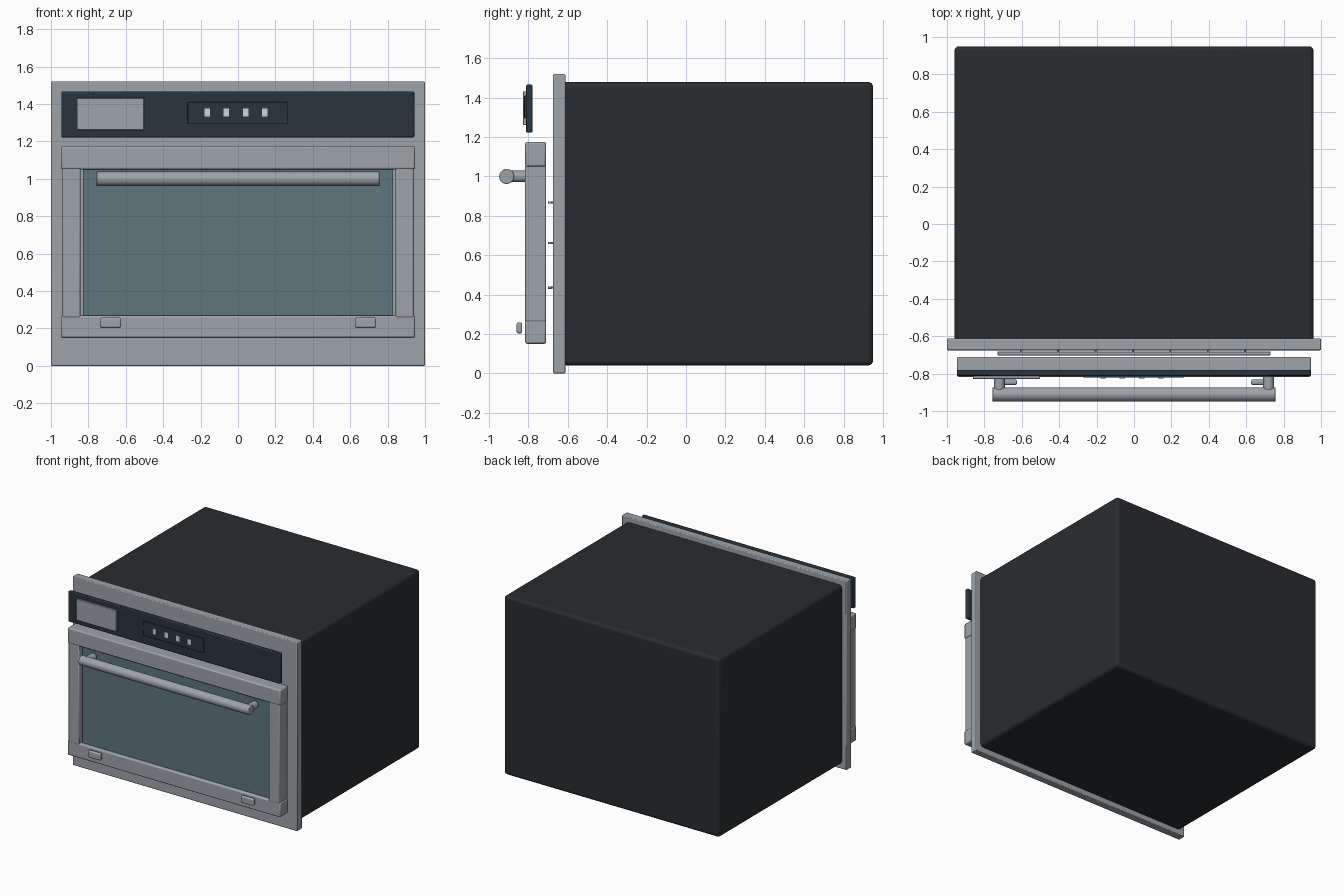
import bpy
from math import radians

if "Cube" in bpy.data.objects:
    bpy.data.objects.remove(bpy.data.objects["Cube"])


def material(name, rgb):
    m = bpy.data.materials.new(name)
    m.diffuse_color = (*rgb, 1)
    m.use_nodes = True
    m.node_tree.nodes["Principled BSDF"].inputs["Base Color"].default_value = m.diffuse_color
    return m


STEEL = material("steel", (0.34, 0.37, 0.40))
DARK = material("dark_casing", (0.022, 0.026, 0.030))
PANEL = material("panel_black", (0.023, 0.036, 0.048))
GLASS = material("tinted_glass", (0.11, 0.18, 0.205))
LIGHT = material("button_light", (0.55, 0.70, 0.70))


def finish(obj, name, mat, bevel=0.0, segments=2):
    obj.name = name
    obj.data.materials.append(mat)
    if bevel:
        b = obj.modifiers.new("Bevel", 'BEVEL')
        b.width, b.segments, b.limit_method = bevel, segments, 'ANGLE'
    bpy.ops.object.shade_smooth_by_angle(angle=radians(35))
    return obj


def box(name, x, y, z, mat, bevel=0.0, segments=2):
    """Box from (min, max) pairs on each axis."""
    bpy.ops.mesh.primitive_cube_add(size=1, location=[sum(r) / 2 for r in (x, y, z)])
    obj = bpy.context.object
    obj.scale = [r[1] - r[0] for r in (x, y, z)]
    bpy.ops.object.transform_apply(location=False, rotation=False, scale=True)
    return finish(obj, name, mat, bevel, segments)


def rod(name, centre, radius, length, axis, mat, bevel=0.0, sides=32):
    rot = (0, radians(90), 0) if axis == 'X' else (radians(90), 0, 0)
    bpy.ops.mesh.primitive_cylinder_add(vertices=sides, radius=radius, depth=length,
                                        location=centre, rotation=rot)
    return finish(bpy.context.object, name, mat, bevel)


# Casing and front trim
box("oven_casing", (-0.96, 0.96), (-0.63, 0.95), (0.04, 1.48), DARK, 0.025, 4)
box("front_trim", (-1, 1), (-0.675, -0.613), (0, 1.52), STEEL, 0.006)

# Door: two rails, two slightly inset stiles, recessed glass
DOOR_Y = (-0.817, -0.71)
box("door_top_rail", (-0.947, 0.947), DOOR_Y, (1.05, 1.175), STEEL, 0.01)
box("door_bottom_rail", (-0.947, 0.947), DOOR_Y, (0.15, 0.268), STEEL, 0.01)
for side, s in (("left", -1), ("right", 1)):
    x = sorted((s * 0.843, s * 0.94))
    box(f"door_stile_{side}", x, DOOR_Y, (0.255, 1.06), STEEL, 0.008)
box("door_glass", (-0.83, 0.83), (-0.79, -0.76), (0.25, 1.065), GLASS)

# Handle bar with posts, and small tabs at the bottom of the door
rod("handle_bar", (0, -0.911, 1.0), 0.038, 1.515, 'X', STEEL, 0.004)
for side, s in (("left", -1), ("right", 1)):
    rod(f"handle_post_{side}", (s * 0.72, -0.857, 1.0), 0.029, 0.095, 'Y', STEEL)
    x = sorted((s * 0.625, s * 0.738))
    box(f"door_tab_{side}", x, (-0.86, -0.832), (0.203, 0.258), STEEL, 0.009, 3)

# Control panel, display and buttons
box("control_panel", (-0.945, 0.943), (-0.812, -0.78), (1.222, 1.466), PANEL, 0.006)
box("display", (-0.862, -0.503), (-0.828, -0.81), (1.262, 1.432), STEEL, 0.003)
box("button_plate", (-0.27, 0.268), (-0.822, -0.81), (1.295, 1.41), PANEL, 0.003)
for i in range(4):
    x = -0.165 + i * 0.103
    box(f"button_{i + 1}", (x - 0.015, x + 0.015), (-0.826, -0.815), (1.332, 1.375), LIGHT)

# Wire racks showing in the gap behind the door
for r, z in enumerate((0.435, 0.662, 0.868), 1):
    box(f"rack_{r}_front_bar", (-0.73, 0.73), (-0.702, -0.682), (z - 0.006, z + 0.006), STEEL, 0.003)
    for i in range(7):
        rod(f"rack_{r}_wire_{i + 1}", (-0.606 + i * 0.2, -0.678, z), 0.005, 0.03, 'Y', STEEL, sides=10)
